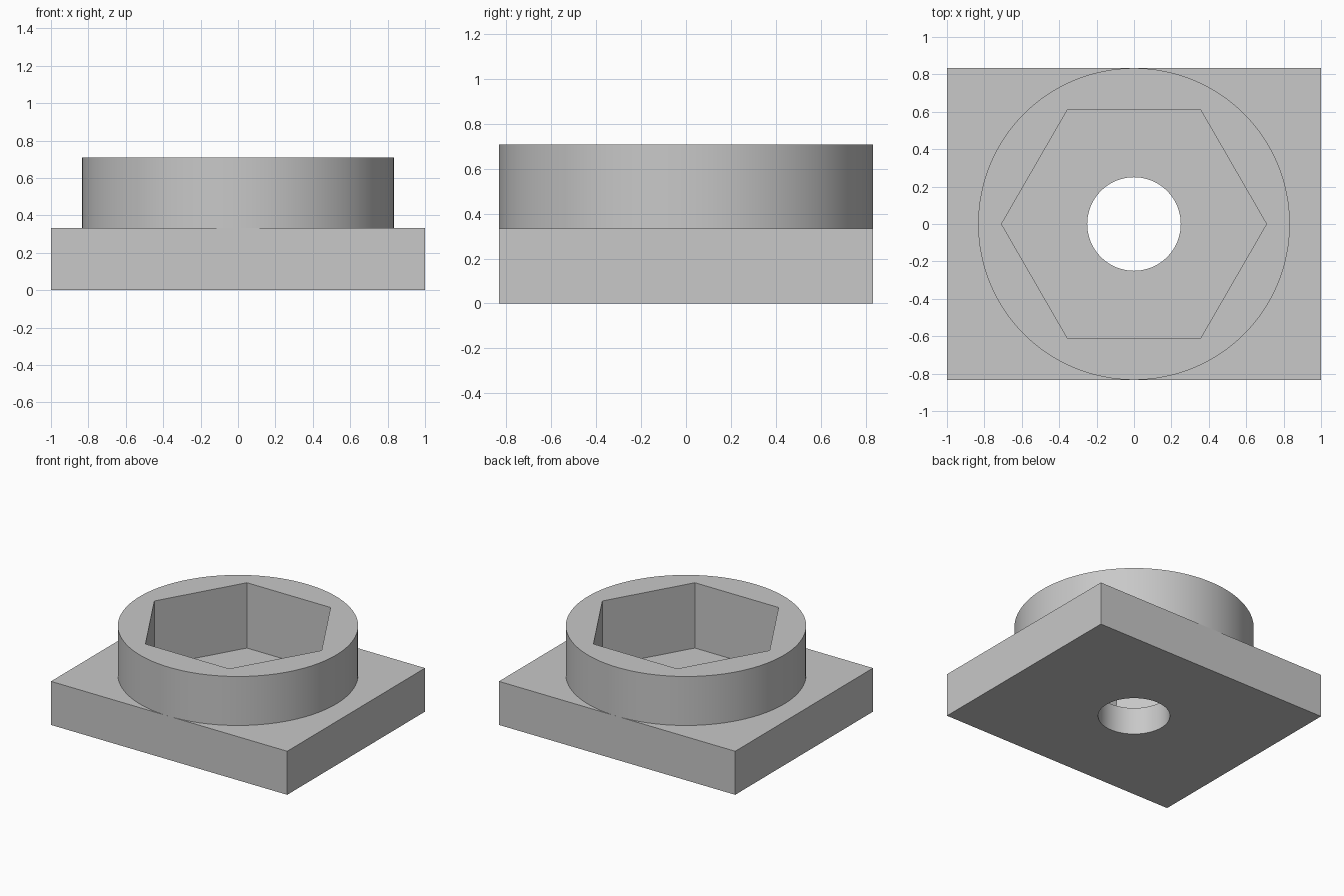
import bpy
import bmesh
from math import pi

U = 1 / 24          # one design unit

if "Cube" in bpy.data.objects:
    bpy.data.objects.remove(bpy.data.objects["Cube"], do_unlink=True)

GREY = (0.58, 0.58, 0.58, 1)
grey = bpy.data.materials.new("plain grey")
grey.use_nodes = True
grey.diffuse_color = GREY
grey.node_tree.nodes["Principled BSDF"].inputs["Base Color"].default_value = GREY


def prism(name, sides, radius, bottom, top, turn=0):
    """Upright prism between two heights, in design units."""
    bpy.ops.mesh.primitive_cylinder_add(
        vertices=sides, radius=radius * U, depth=(top - bottom) * U,
        location=(0, 0, (top + bottom) / 2 * U), rotation=(0, 0, turn))
    ob = bpy.context.object
    ob.name = name
    ob.data.materials.append(grey)
    bpy.ops.object.transform_apply(location=True, rotation=True, scale=True)
    return ob


def cut(ob, cutter):
    mod = ob.modifiers.new("cut", 'BOOLEAN')
    mod.operation = 'DIFFERENCE'
    mod.solver = 'EXACT'
    mod.object = cutter
    bpy.context.view_layer.objects.active = ob
    bpy.ops.object.modifier_apply(modifier=mod.name)


# Rectangular base plate
bpy.ops.mesh.primitive_cube_add(size=1, location=(0, 0, 4 * U))
plate = bpy.context.object
plate.name = "base_plate"
plate.scale = (48 * U, 40 * U, 8 * U)
bpy.ops.object.transform_apply(location=True, rotation=True, scale=True)
plate.data.materials.append(grey)

# Round collar standing on the plate
collar = prism("collar", 128, 20, 8, 17)

# Hexagonal pocket through the collar into the plate, and the through hole
pocket = prism("pocket_cutter", 6, 17, 5, 20, pi / 6)
hole = prism("hole_cutter", 96, 6, -2, 7)
cut(collar, pocket)
cut(plate, pocket)
cut(plate, hole)
for cutter in (pocket, hole):
    bpy.data.objects.remove(cutter, do_unlink=True)

# Remove the hidden underside of the collar
bm = bmesh.new()
bm.from_mesh(collar.data)
under = [f for f in bm.faces if f.normal.z < -0.9]
bmesh.ops.delete(bm, geom=under, context='FACES')
bm.to_mesh(collar.data)
bm.free()

# Smooth the round walls, keep the corners sharp
for ob in (plate, collar):
    bpy.ops.object.select_all(action='DESELECT')
    ob.select_set(True)
    bpy.context.view_layer.objects.active = ob
    bpy.ops.object.shade_smooth_by_angle(angle=pi / 6)
